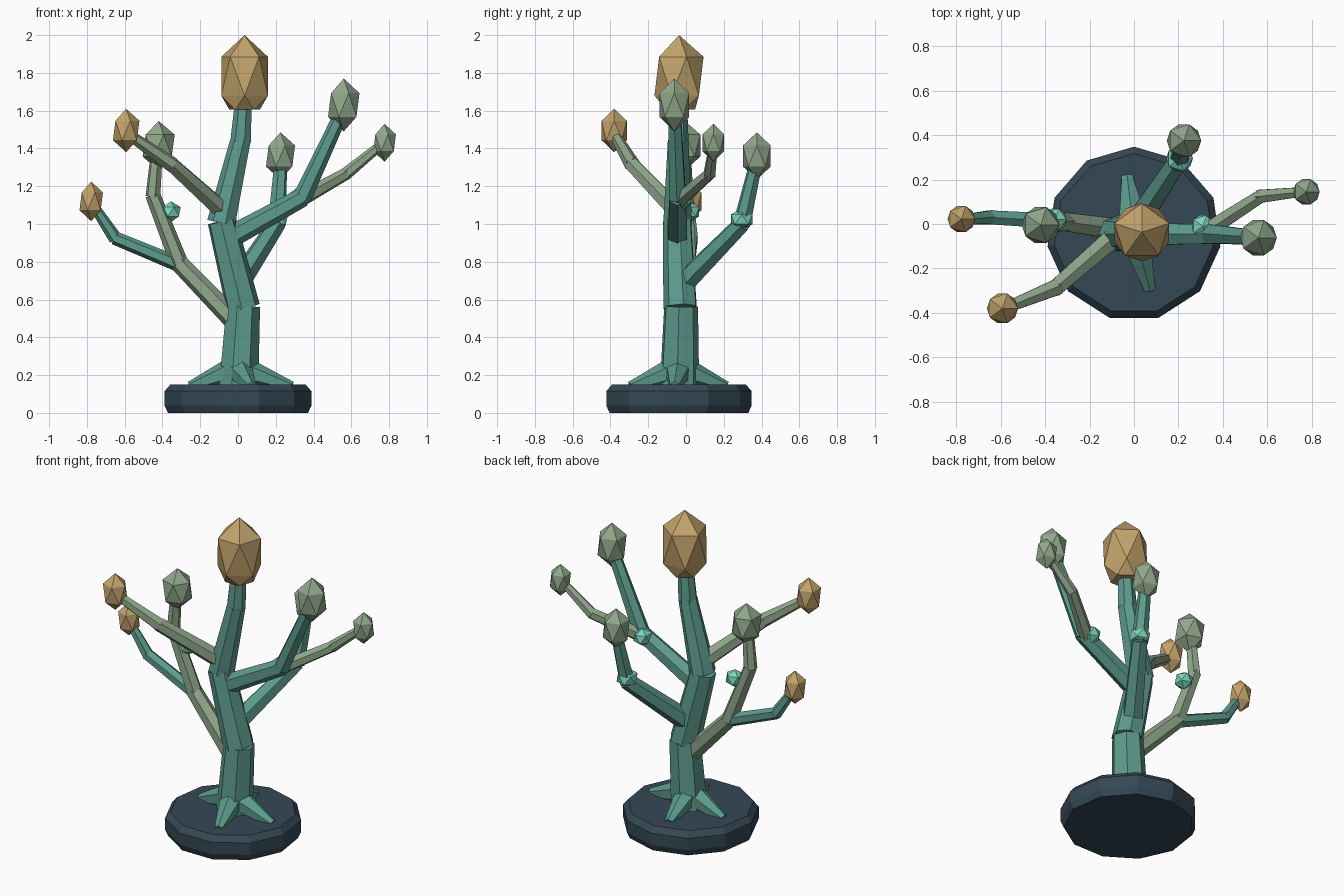
import bpy, bmesh, math
from mathutils import Vector, Matrix

if "Cube" in bpy.data.objects:
    bpy.data.objects.remove(bpy.data.objects["Cube"])


def material(name, rgb):
    m = bpy.data.materials.new(name)
    m.diffuse_color = (*rgb, 1)
    m.use_nodes = True
    m.node_tree.nodes["Principled BSDF"].inputs["Base Color"].default_value = m.diffuse_color
    return m


TEAL = material("teal", (0.11, 0.33, 0.27))
SAGE = material("sage", (0.28, 0.39, 0.26))
GOLD = material("gold", (0.54, 0.37, 0.15))
SLATE = material("slate", (0.035, 0.065, 0.09))
MINT = material("mint", (0.20, 0.66, 0.50))


def finish(bm, name, mat):
    bmesh.ops.recalc_face_normals(bm, faces=bm.faces)
    me = bpy.data.meshes.new(name)
    bm.to_mesh(me)
    bm.free()
    ob = bpy.data.objects.new(name, me)
    ob.data.materials.append(mat)
    bpy.context.collection.objects.link(ob)
    return ob


def limb(name, points, radii, mat, sides=6):
    """Chain of separate tapered prisms from point to point."""
    bm = bmesh.new()
    for a, b, ra, rb in zip(points, points[1:], radii, radii[1:]):
        a, b = Vector(a), Vector(b)
        d = b - a
        mtx = Matrix.Translation((a + b) / 2) @ d.to_track_quat('Z', 'Y').to_matrix().to_4x4()
        bmesh.ops.create_cone(bm, cap_ends=True, segments=sides, radius1=ra, radius2=rb,
                              depth=d.length + 0.01, matrix=mtx)
    return finish(bm, name, mat)


def gem(name, centre, r, h, mat):
    """Stretched icosahedron, h is half height."""
    bm = bmesh.new()
    bmesh.ops.create_icosphere(bm, subdivisions=1, radius=1,
                               matrix=Matrix.Translation(centre) @ Matrix.Diagonal((r / 0.894, r / 0.894, h, 1)))
    return finish(bm, name, mat)


def rings(name, profile, sides, centre, mat, turn=0.0, twist=0.0, triangles=False):
    """Stack of polygon rings (radius, z); radius 0 makes a point."""
    bm = bmesh.new()
    rows = []
    for k, (r, z) in enumerate(profile):
        n = 1 if r == 0 else sides
        rows.append([bm.verts.new((centre[0] + r * math.cos(turn + twist * k + math.tau * i / sides),
                                   centre[1] + r * math.sin(turn + twist * k + math.tau * i / sides), z))
                     for i in range(n)])
    for lo, hi in zip(rows, rows[1:]):
        for i in range(sides):
            j = (i + 1) % sides
            if len(hi) == 1:
                bm.faces.new((lo[i], lo[j], hi[0]))
            elif triangles:
                bm.faces.new((lo[i], lo[j], hi[i]))
                bm.faces.new((lo[j], hi[j], hi[i]))
            else:
                bm.faces.new((lo[i], lo[j], hi[j], hi[i]))
    bm.faces.new(rows[0])
    if len(rows[-1]) > 1:
        bm.faces.new(rows[-1])
    return finish(bm, name, mat)


# Base disc with chamfered rims
rings("base", [(0.375, 0), (0.393, 0.04), (0.393, 0.115), (0.362, 0.15)], 11,
      (0, -0.045), SLATE, turn=math.pi / 2)

# Trunk and flared roots
limb("trunk", [(0, -0.037, 0.12), (0.025, -0.028, 0.56), (-0.085, -0.045, 1.01),
               (0.015, -0.042, 1.44), (0.03, -0.04, 1.66)],
     [0.108, 0.092, 0.078, 0.056, 0.045], TEAL, 7)
for i, tip in enumerate([(0.28, -0.06), (-0.03, 0.21), (-0.25, -0.01), (0.07, -0.29)]):
    base = Vector((0, -0.037))
    near = base + (Vector(tip) - base) * 0.2
    limb(f"root_{i + 1}", [(*near, 0.215), (*tip, 0.14)], [0.07, 0.028], TEAL, 6)

# Branches
limb("lower_left_branch", [(-0.02, -0.03, 0.49), (-0.31, 0.01, 0.79), (-0.45, 0.0, 1.15), (-0.43, -0.005, 1.38)],
     [0.056, 0.048, 0.04, 0.032], SAGE)
limb("left_twig", [(-0.30, 0.01, 0.78), (-0.65, 0.03, 0.925), (-0.76, 0.02, 1.09)],
     [0.04, 0.036, 0.026], TEAL)
limb("upper_left_branch", [(-0.08, -0.05, 1.07), (-0.35, -0.285, 1.315), (-0.58, -0.378, 1.475)],
     [0.052, 0.042, 0.028], SAGE)
limb("right_branch", [(-0.06, -0.045, 0.92), (0.34, -0.045, 1.14), (0.545, -0.06, 1.58)],
     [0.06, 0.05, 0.037], TEAL)
limb("right_twig", [(0.33, -0.03, 1.13), (0.57, 0.125, 1.265), (0.76, 0.145, 1.42)],
     [0.042, 0.034, 0.024], SAGE)
limb("back_branch", [(0.01, 0.0, 0.70), (0.205, 0.295, 1.0), (0.225, 0.365, 1.30)],
     [0.062, 0.048, 0.036], TEAL)

# Large crown bud
rings("crown_bud", [(0.085, 1.605), (0.13, 1.68), (0.13, 1.885), (0, 2.0)], 5,
      (0.035, -0.037), GOLD, turn=math.radians(18), twist=math.pi / 5, triangles=True)

# Branch-end buds: name, centre, radius, half height, material
for name, c, r, h, m in [
    ("lower_left_bud", (-0.42, -0.005, 1.415), 0.085, 0.13, SAGE),
    ("left_twig_bud", (-0.777, 0.022, 1.12), 0.062, 0.105, GOLD),
    ("upper_left_bud", (-0.592, -0.38, 1.495), 0.07, 0.115, GOLD),
    ("right_bud", (0.56, -0.062, 1.63), 0.083, 0.14, SAGE),
    ("right_twig_bud", (0.776, 0.145, 1.43), 0.06, 0.1, SAGE),
    ("back_bud", (0.225, 0.375, 1.36), 0.077, 0.125, SAGE),
]:
    gem(name, c, r, h, m)

# Small joint crystals
gem("left_knot", (-0.355, 0.02, 1.065), 0.052, 0.055, MINT)
gem("right_knot", (0.31, -0.01, 1.135), 0.052, 0.055, MINT)
gem("back_knot", (0.205, 0.295, 1.025), 0.06, 0.058, MINT)
